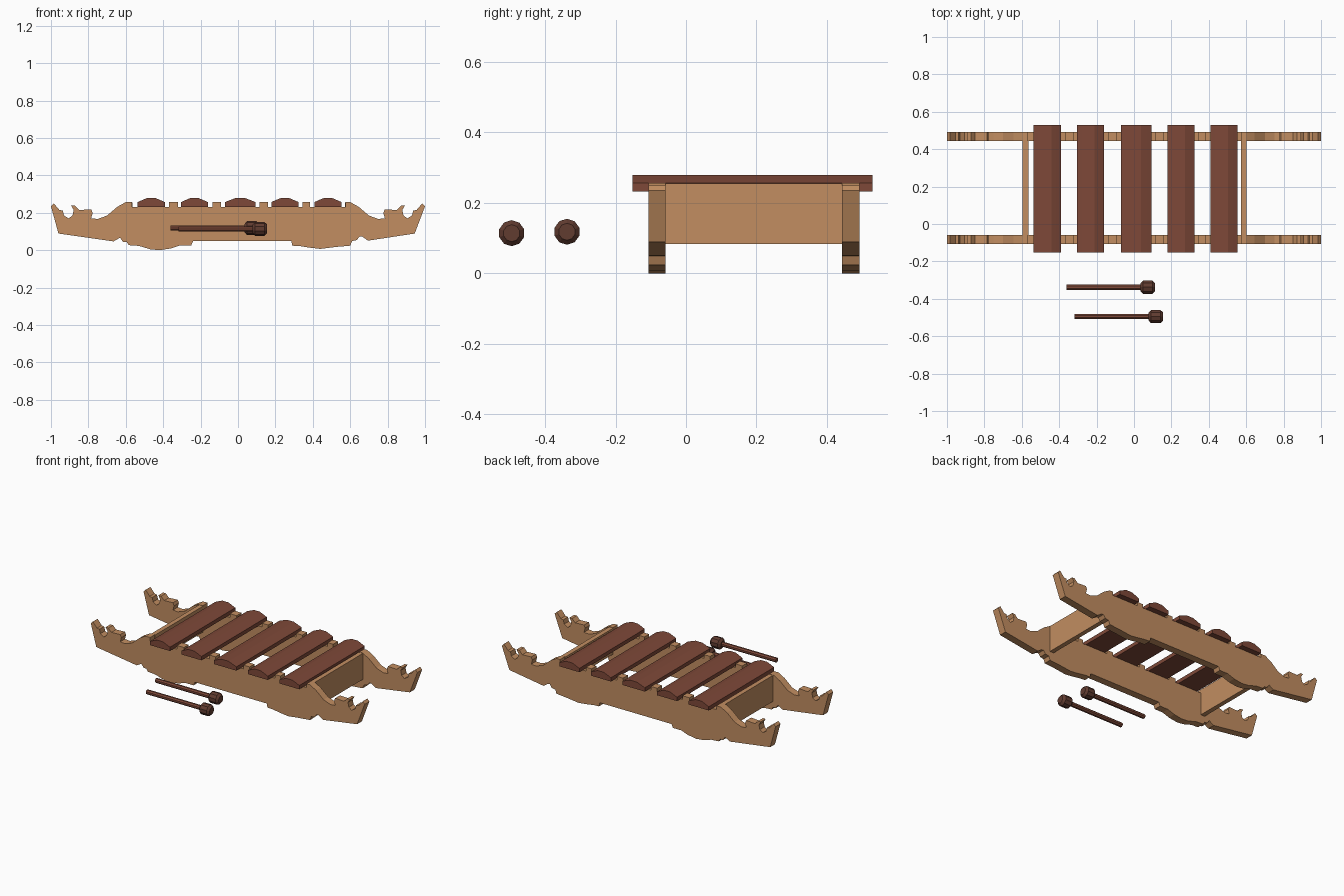
import bpy, bmesh, math
from mathutils import Matrix

if "Cube" in bpy.data.objects:
    bpy.data.objects.remove(bpy.data.objects["Cube"])


def material(name, col):
    m = bpy.data.materials.new(name)
    m.diffuse_color = (*col, 1)
    m.use_nodes = True
    m.node_tree.nodes["Principled BSDF"].inputs["Base Color"].default_value = m.diffuse_color
    return m


TAN = material("light_wood", (0.54, 0.27, 0.12))
RED = material("red_wood", (0.21, 0.066, 0.04))
DARK = material("dark_wood", (0.12, 0.045, 0.03))


def finish(name, bm, mat):
    bmesh.ops.recalc_face_normals(bm, faces=bm.faces)
    me = bpy.data.meshes.new(name)
    bm.to_mesh(me)
    bm.free()
    me.materials.append(mat)
    ob = bpy.data.objects.new(name, me)
    bpy.context.collection.objects.link(ob)
    return ob


def extrude_profile(name, pts, y0, y1, mat):
    """Extrude an x-z outline along y."""
    bm = bmesh.new()
    face = bm.faces.new([bm.verts.new((x, y0, z)) for x, z in pts])
    new = bmesh.ops.extrude_face_region(bm, geom=[face])["geom"]
    bmesh.ops.translate(bm, vec=(0, y1 - y0, 0),
                        verts=[v for v in new if isinstance(v, bmesh.types.BMVert)])
    return finish(name, bm, mat)


def lathe_x(name, rings, y, z, sides, mat):
    """Low-poly turned part along x from (x, radius) pairs."""
    bm = bmesh.new()
    loops = []
    for x, r in rings:
        loops.append([bm.verts.new((x, y + r * math.cos(2 * math.pi * (i + .5) / sides),
                                    z + r * math.sin(2 * math.pi * (i + .5) / sides)))
                      for i in range(sides)])
    for a, b in zip(loops, loops[1:]):
        for i in range(sides):
            j = (i + 1) % sides
            bm.faces.new((a[i], a[j], b[j], b[i]))
    bm.faces.new(loops[0])
    bm.faces.new(loops[-1])
    return finish(name, bm, mat)


# Carved end of the rail, tip inward (left side, mirrored for the right)
horn = [(-1, .235), (-.985, .25), (-.955, .215), (-.937, .212), (-.93, .185),
        (-.905, .17), (-.885, .185), (-.878, .215), (-.892, .238), (-.872, .238),
        (-.85, .215), (-.785, .218), (-.777, .2), (-.785, .17), (-.75, .167),
        (-.70, .185), (-.645, .232), (-.60, .257), (-.567, .257)]

# Teeth between the bars
SEAT, TOP = 0.232, 0.257
teeth = []
for a, b in [(-.37, -.32), (-.135, -.09), (.115, .16), (.345, .385)]:
    teeth += [(a, SEAT), (a, TOP), (b, TOP), (b, SEAT)]

# Scalloped underside, right to left
under = [(.945, .09), (.695, .052), (.665, .073), (.65, .075), (.635, .055),
         (.61, .05), (.60, .025), (.52, .018), (.44, .008), (.38, .015),
         (.33, .023), (.29, .025), (.285, .05), (-.24, .05), (-.25, .027),
         (-.31, .027), (-.36, .01), (-.42, .001), (-.47, .006), (-.53, .024),
         (-.585, .028), (-.595, .045), (-.615, .045), (-.63, .068),
         (-.665, .048), (-.96, .09)]
under = [(x, max(z - .001, 0)) for x, z in under]

outline = (horn + [(-.567, SEAT)] + teeth + [(.575, SEAT)] +
           [(-x + (.008 if x > -.6 else 0), z) for x, z in reversed(horn)] + under)
extrude_profile("front_rail", outline, -.107, -.058, TAN)
extrude_profile("back_rail", outline, .443, .493, TAN)

# Boards joining the rails
for name, x in (("left_end_board", -.58), ("right_end_board", .587)):
    extrude_profile(name, [(x - .015, .083), (x + .015, .083),
                           (x + .015, .255), (x - .015, .255)], -.06, .445, TAN)

# Sound bars with faceted arched tops
for i, (c, w) in enumerate([(-.464, .146), (-.233, .144), (.012, .164),
                            (.251, .146), (.481, .146)]):
    h = w / 2
    prof = [(-h, .232), (h, .232), (h, .257), (h * .66, .268), (h * .3, .279),
            (-h * .3, .279), (-h * .66, .268), (-h, .257)]
    extrude_profile(f"sound_bar_{i + 1}", [(c + x, z) for x, z in prof], -.152, .53, RED)

# Pair of mallets
for i, (x, y, z) in enumerate([(-.36, -.338, .118), (-.317, -.495, .114)]):
    lathe_x(f"mallet_stick_{i + 1}", [(x, .015), (x + .41, .015)], y, z, 8, RED)
    lathe_x(f"mallet_head_{i + 1}",
            [(x + .395, .022), (x + .408, .037), (x + .458, .037), (x + .472, .024)],
            y, z, 10, DARK)
